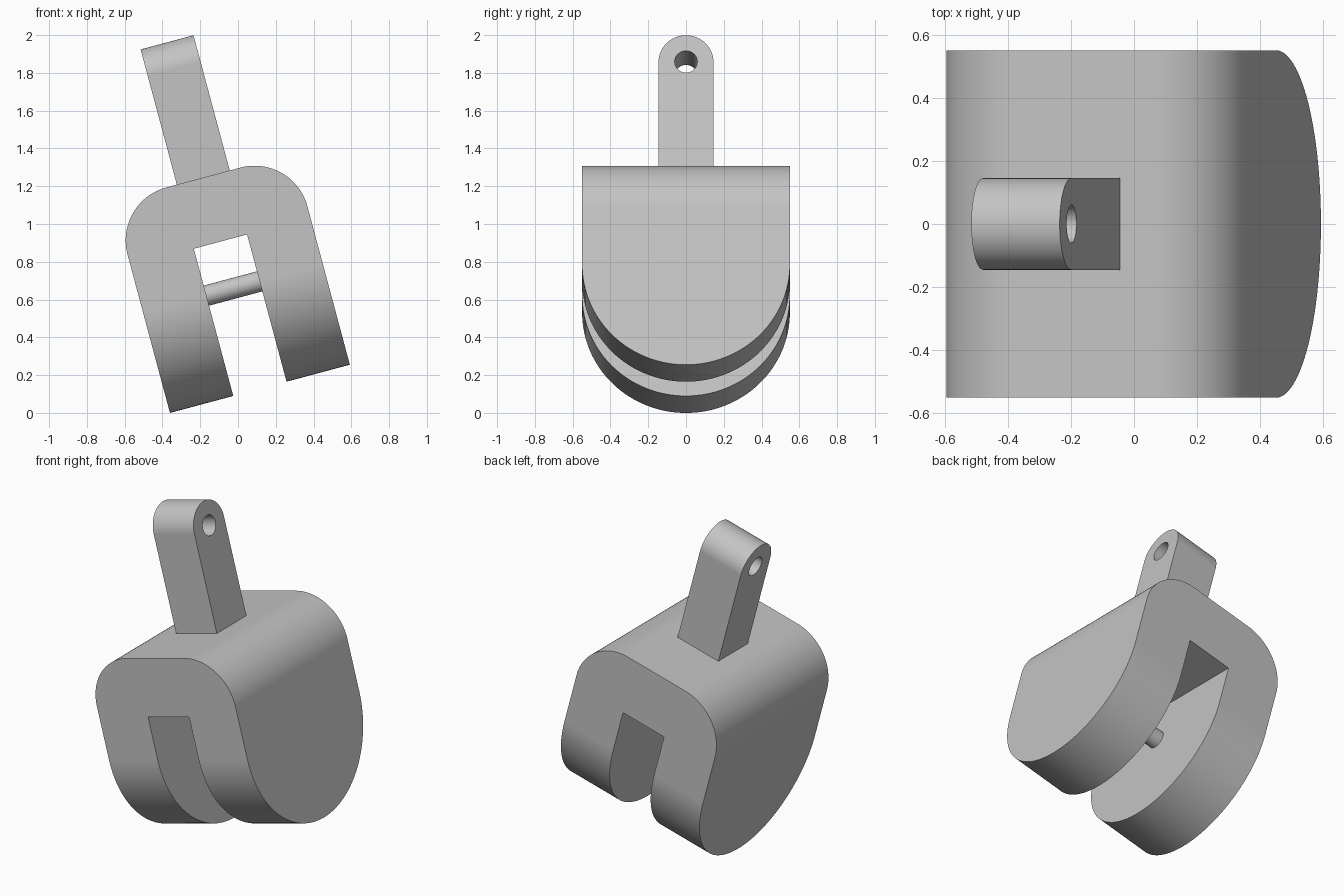
import bpy, bmesh
from math import sin, cos, pi, radians
from mathutils import Matrix, Vector

cube = bpy.data.objects.get("Cube")
if cube:
    bpy.data.objects.remove(cube, do_unlink=True)

grey = bpy.data.materials.new("light_grey")
grey.use_nodes = True
colour = (0.55, 0.55, 0.55, 1)
grey.diffuse_color = colour
grey.node_tree.nodes["Principled BSDF"].inputs["Base Color"].default_value = colour

# The whole block leans sideways
TILT = Matrix.Rotation(radians(-15), 4, "Y") @ Matrix.Translation((0.145, 0, 0))
WIDTH, DEPTH, GAP = 0.493, 0.55, 0.146      # half sizes
BOTTOM, TOP, SLOT_TOP = 0.093, 1.251, 0.90
CORNER = 0.29
AXLE = BOTTOM + DEPTH
EYE_R, EYE_Z = 0.145, 1.847


def arc(cx, cz, r, start, end, steps):
    angles = [radians(start + (end - start) * i / steps) for i in range(steps + 1)]
    return [(cx + r * cos(a), cz + r * sin(a)) for a in angles]


def prism(name, profile, axis, half):
    """Extrude a closed (across, z) profile symmetrically along x or y."""
    bm = bmesh.new()
    place = (lambda p: (-half, p[0], p[1])) if axis == "x" else (lambda p: (p[0], -half, p[1]))
    face = bm.faces.new([bm.verts.new(place(p)) for p in profile])
    moved = bmesh.ops.extrude_face_region(bm, geom=[face])["geom"]
    step = Vector((2 * half, 0, 0)) if axis == "x" else Vector((0, 2 * half, 0))
    bmesh.ops.translate(bm, vec=step, verts=[g for g in moved if isinstance(g, bmesh.types.BMVert)])
    bmesh.ops.recalc_face_normals(bm, faces=bm.faces)
    mesh = bpy.data.meshes.new(name)
    bm.to_mesh(mesh)
    bm.free()
    mesh.materials.append(grey)
    obj = bpy.data.objects.new(name, mesh)
    bpy.context.collection.objects.link(obj)
    obj.matrix_world = TILT
    return obj


def activate(obj):
    bpy.ops.object.select_all(action="DESELECT")
    obj.select_set(True)
    bpy.context.view_layer.objects.active = obj


def combine(obj, tool, operation):
    mod = obj.modifiers.new("cut", "BOOLEAN")
    mod.operation, mod.object, mod.solver = operation, tool, "EXACT"
    activate(obj)
    bpy.ops.object.modifier_apply(modifier=mod.name)
    bpy.data.objects.remove(tool, do_unlink=True)


def smooth(obj):
    activate(obj)
    bpy.ops.object.shade_smooth_by_angle(angle=radians(30))
    mod = obj.modifiers.new("flat_faces", "WEIGHTED_NORMAL")
    mod.keep_sharp = True


# Forked housing: rounded arch with a slot, trimmed to round-ended cheeks
arch = [(GAP, 0), (WIDTH, 0)]
arch += arc(WIDTH - CORNER, TOP - CORNER, CORNER, 0, 90, 24)
arch += arc(CORNER - WIDTH, TOP - CORNER, CORNER, 90, 180, 24)
arch += [(-WIDTH, 0), (-GAP, 0), (-GAP, SLOT_TOP), (GAP, SLOT_TOP)]
housing = prism("forked_housing", arch, "y", DEPTH + 0.1)
cheek = [(DEPTH, TOP + 0.2), (-DEPTH, TOP + 0.2)] + arc(0, AXLE, DEPTH, 180, 360, 64)
combine(housing, prism("cheek_trim", cheek, "x", WIDTH + 0.1), "INTERSECT")
smooth(housing)

# Hanging stem with a rounded, drilled end
stem_side = [(-EYE_R, TOP - 0.05), (EYE_R, TOP - 0.05)] + arc(0, EYE_Z, EYE_R, 0, 180, 40)
stem = prism("hanging_stem", stem_side, "x", GAP - 0.001)
hole = prism("hole_cutter", arc(0, EYE_Z, 0.06, 0, 360, 40)[:-1], "x", GAP + 0.1)
combine(stem, hole, "DIFFERENCE")
smooth(stem)

# Axle pin across the slot
pin = prism("axle_pin", arc(0, AXLE, 0.055, 0, 360, 40)[:-1], "x", GAP + 0.03)
smooth(pin)
